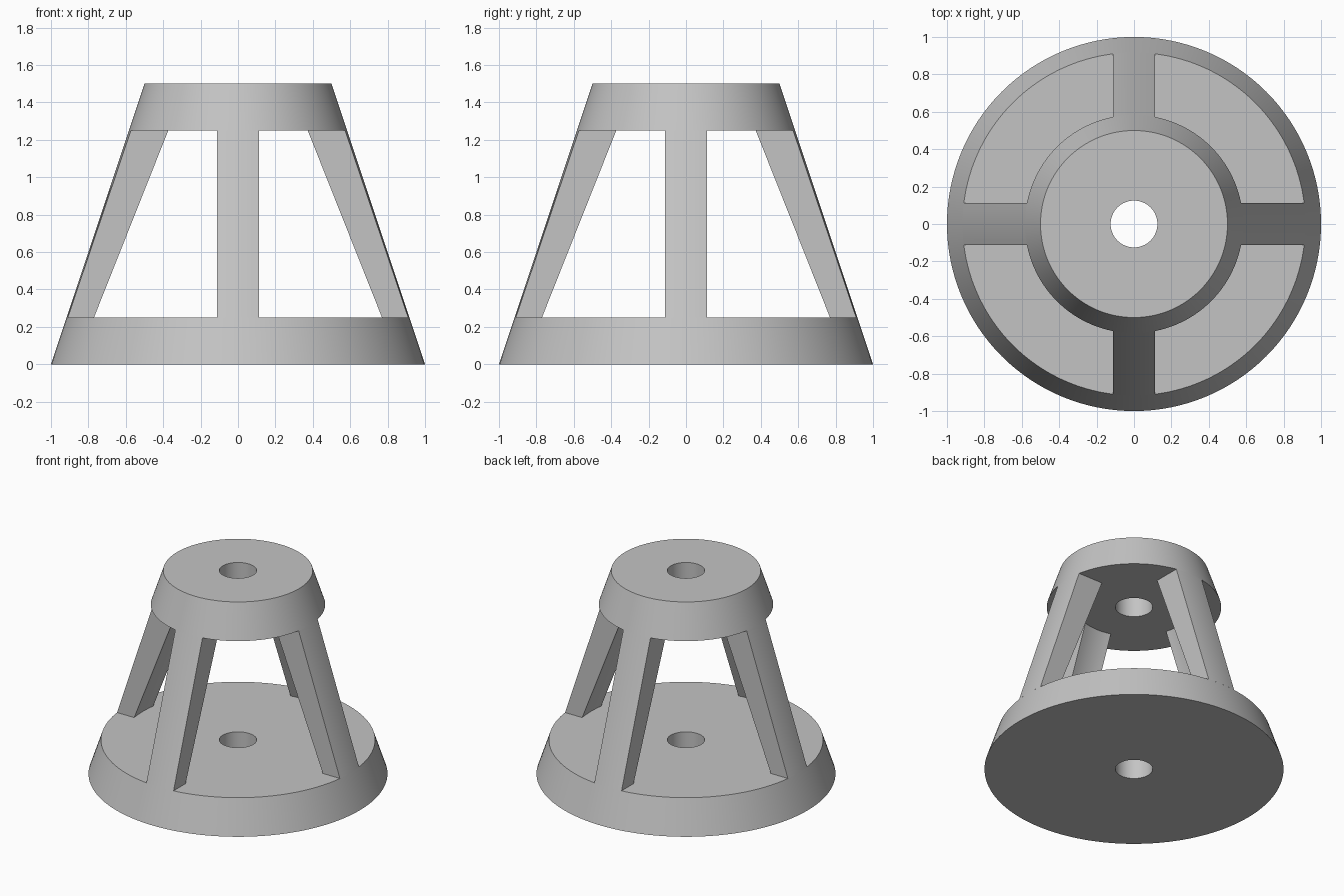
import bpy
import bmesh
import math

if "Cube" in bpy.data.objects:
    bpy.data.objects.remove(bpy.data.objects["Cube"], do_unlink=True)

SEGMENTS = 128
HOLE = 0.125
LEG_HALF_WIDTH = 0.111
LOW, HIGH, TOP = 0.25, 1.25, 1.5

grey = bpy.data.materials.new("plain grey")
grey.use_nodes = True
grey.diffuse_color = (0.55, 0.55, 0.55, 1)
grey.node_tree.nodes["Principled BSDF"].inputs["Base Color"].default_value = grey.diffuse_color


def cone_radius(z):
    return 1 - z / 3


def finish(bm, name):
    bmesh.ops.recalc_face_normals(bm, faces=bm.faces)
    mesh = bpy.data.meshes.new(name)
    bm.to_mesh(mesh)
    bm.free()
    mesh.materials.append(grey)
    obj = bpy.data.objects.new(name, mesh)
    bpy.context.collection.objects.link(obj)
    bpy.ops.object.select_all(action="DESELECT")
    obj.select_set(True)
    bpy.context.view_layer.objects.active = obj
    bpy.ops.object.shade_smooth_by_angle(angle=math.radians(30))
    return obj


def bridge(bm, loops, closed_loops):
    # join neighbouring rows of points with quads, wrapping around the rows
    for a, b in zip(loops, loops[1:] + (loops[:1] if closed_loops else [])):
        for i in range(len(a)):
            j = (i + 1) % len(a)
            bm.faces.new((a[i], a[j], b[j], b[i]))


def tapered_disc(name, z0, z1):
    # a slice of the cone with a round bore through its middle
    bm = bmesh.new()
    profile = [(HOLE, z0), (cone_radius(z0), z0), (cone_radius(z1), z1), (HOLE, z1)]
    angles = [math.tau * i / SEGMENTS for i in range(SEGMENTS)]
    loops = [[bm.verts.new((r * math.cos(a), r * math.sin(a), z)) for a in angles]
             for r, z in profile]
    bridge(bm, loops, True)
    return finish(bm, name)


def leg(name, turn):
    # parallel sides, with curved outer and inner faces that follow the cones
    bm = bmesh.new()
    steps = 8
    across = [LEG_HALF_WIDTH * (2 * i / steps - 1) for i in range(steps + 1)]
    loops = []
    for z, inner in ((LOW, 0.778), (HIGH, 0.389)):
        outer = cone_radius(z)
        points = [(math.sqrt(outer ** 2 - y * y), y, z) for y in across]
        points += [(math.sqrt(inner ** 2 - y * y), y, z) for y in reversed(across)]
        loops.append([bm.verts.new(p) for p in points])
    bridge(bm, loops, False)
    obj = finish(bm, name)
    obj.rotation_euler.z = turn


tapered_disc("base_disc", 0, LOW)
tapered_disc("top_disc", HIGH, TOP)
for i, side in enumerate(("left", "back", "right", "front")):
    leg(side + "_leg", i * math.pi / 2)
